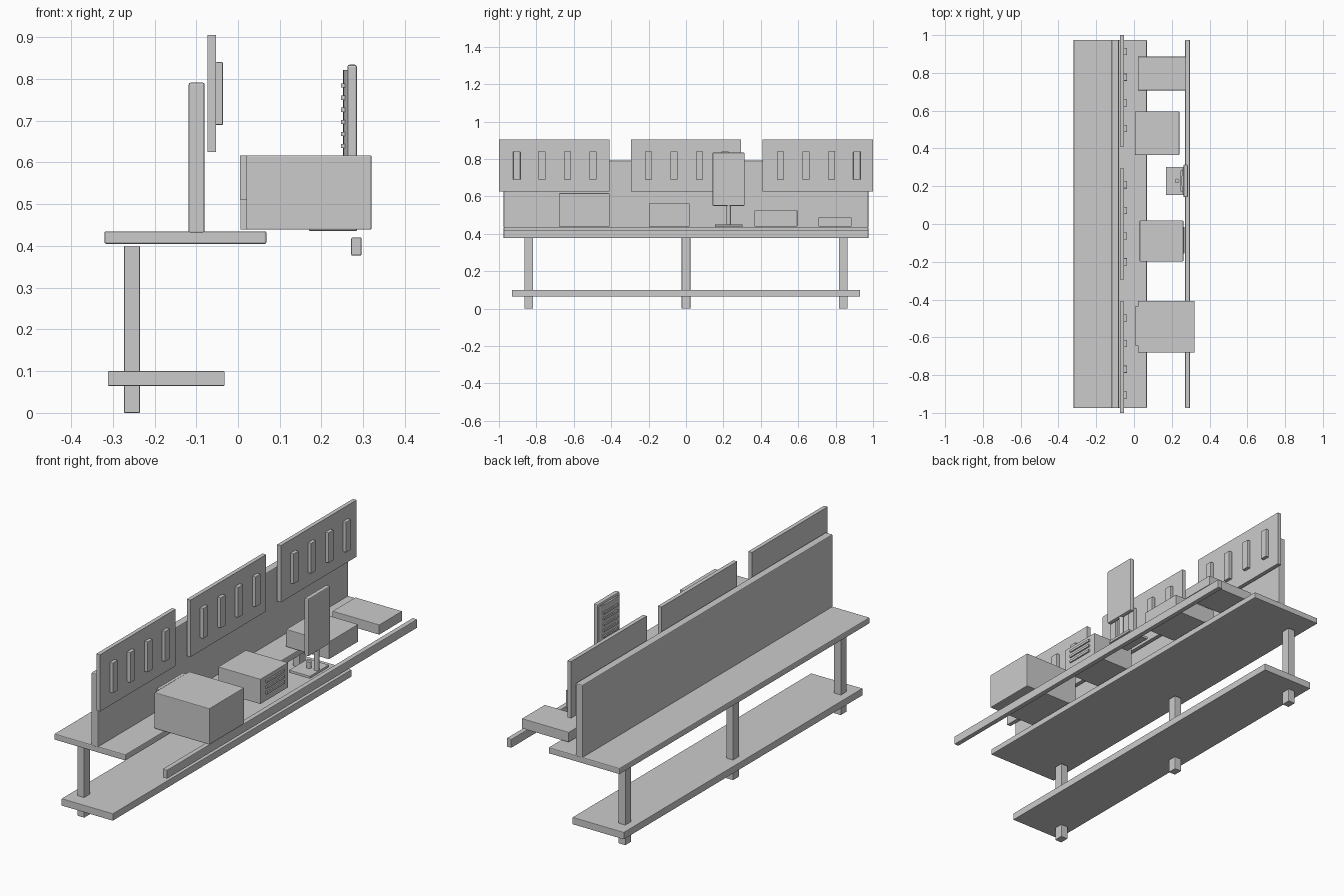
import bpy, bmesh, math

if "Cube" in bpy.data.objects:
    bpy.data.objects.remove(bpy.data.objects["Cube"])


def finish(name, bm, bevel=0.0):
    bmesh.ops.recalc_face_normals(bm, faces=bm.faces)
    me = bpy.data.meshes.new(name)
    bm.to_mesh(me)
    bm.free()
    ob = bpy.data.objects.new(name, me)
    bpy.context.collection.objects.link(ob)
    if bevel:
        m = ob.modifiers.new("soft_edges", 'BEVEL')
        m.width = bevel
        m.segments = 2
        m.limit_method = 'ANGLE'
    return ob


def box(name, x, y, z, bevel=0.0):
    bm = bmesh.new()
    bmesh.ops.create_cube(bm, size=1)
    for v in bm.verts:
        for i, (a, b) in enumerate((x, y, z)):
            v.co[i] = (a + b) / 2 + v.co[i] * (b - a)
    return finish(name, bm, bevel)


def cylinder(name, x, y, z, r):
    bm = bmesh.new()
    bmesh.ops.create_cone(bm, cap_ends=True, segments=20, radius1=r, radius2=r, depth=z[1] - z[0])
    bmesh.ops.translate(bm, verts=bm.verts, vec=(x, y, (z[0] + z[1]) / 2))
    ob = finish(name, bm)
    for p in ob.data.polygons:
        p.use_smooth = len(p.vertices) == 4
    return ob


# Table: top, tall back board, lower shelf, legs, front rail
box("table_top", (-0.32, 0.068), (-0.975, 0.975), (0.405, 0.435), 0.004)
box("back_board", (-0.118, -0.08), (-0.975, 0.975), (0.43, 0.791), 0.004)
box("lower_shelf", (-0.312, -0.032), (-0.93, 0.93), (0.065, 0.1), 0.002)
for i, y in enumerate((-0.84, 0, 0.84)):
    box(f"leg_{i}", (-0.273, -0.235), (y - 0.023, y + 0.023), (0, 0.4), 0.002)
box("front_rail", (0.271, 0.296), (-0.975, 0.975), (0.377, 0.42), 0.003)

# Wall panels, each with four raised bars
for i, y in enumerate((-0.705, 0.0, 0.705)):
    w = 0.295
    box(f"wall_panel_{i}", (-0.073, -0.053), (y - w, y + w), (0.625, 0.905))
    for j in range(4):
        c = y + 0.004 + (j - 1.5) * 0.136
        box(f"panel_bar_{i}_{j}", (-0.054, -0.036), (c - 0.019, c + 0.019), (0.69, 0.84), 0.002)

# Large case with rear plate
box("large_case", (0.02, 0.32), (-0.68, -0.408), (0.439, 0.617), 0.003)
box("large_case_plate", (0.005, 0.021), (-0.643, -0.437), (0.511, 0.617))

# Vented case
box("vented_case", (0.03, 0.261), (-0.198, 0.018), (0.439, 0.562), 0.002)
for i in range(3):
    z = 0.474 + i * 0.028
    box(f"case_vent_{i}", (0.26, 0.268), (-0.157, -0.015), (z, z + 0.012))

# Two low cases
box("medium_case", (0.006, 0.24), (0.366, 0.595), (0.439, 0.525), 0.002)
box("low_case", (0.02, 0.275), (0.708, 0.886), (0.439, 0.488), 0.002)

# Display: base plate, posts, screen slab
yc = 0.228
box("display_base", (0.17, 0.285), (yc - 0.074, yc + 0.074), (0.436, 0.449), 0.002)
cylinder("display_post", 0.27, yc, (0.445, 0.56), 0.012)
cylinder("base_knob", 0.228, yc, (0.445, 0.48), 0.012)
box("display_screen", (0.262, 0.285), (yc - 0.086, yc + 0.086), (0.55, 0.834), 0.005)

# Shallow curved display back with horizontal ribs
bm = bmesh.new()
ring = [bm.verts.new((0.264 - 0.012 * math.sin(math.pi * k / 12),
                      yc + 0.076 * math.cos(math.pi * k / 12), 0.565)) for k in range(13)]
face = bm.faces.new(ring)
ext = bmesh.ops.extrude_face_region(bm, geom=[face])
bmesh.ops.translate(bm, verts=[g for g in ext["geom"] if isinstance(g, bmesh.types.BMVert)],
                    vec=(0, 0, 0.257))
finish("display_back", bm)
for i in range(8):
    z = 0.576 + i * 0.029
    box(f"back_rib_{i}", (0.247, 0.263), (yc - 0.055, yc + 0.055), (z, z + 0.01))
